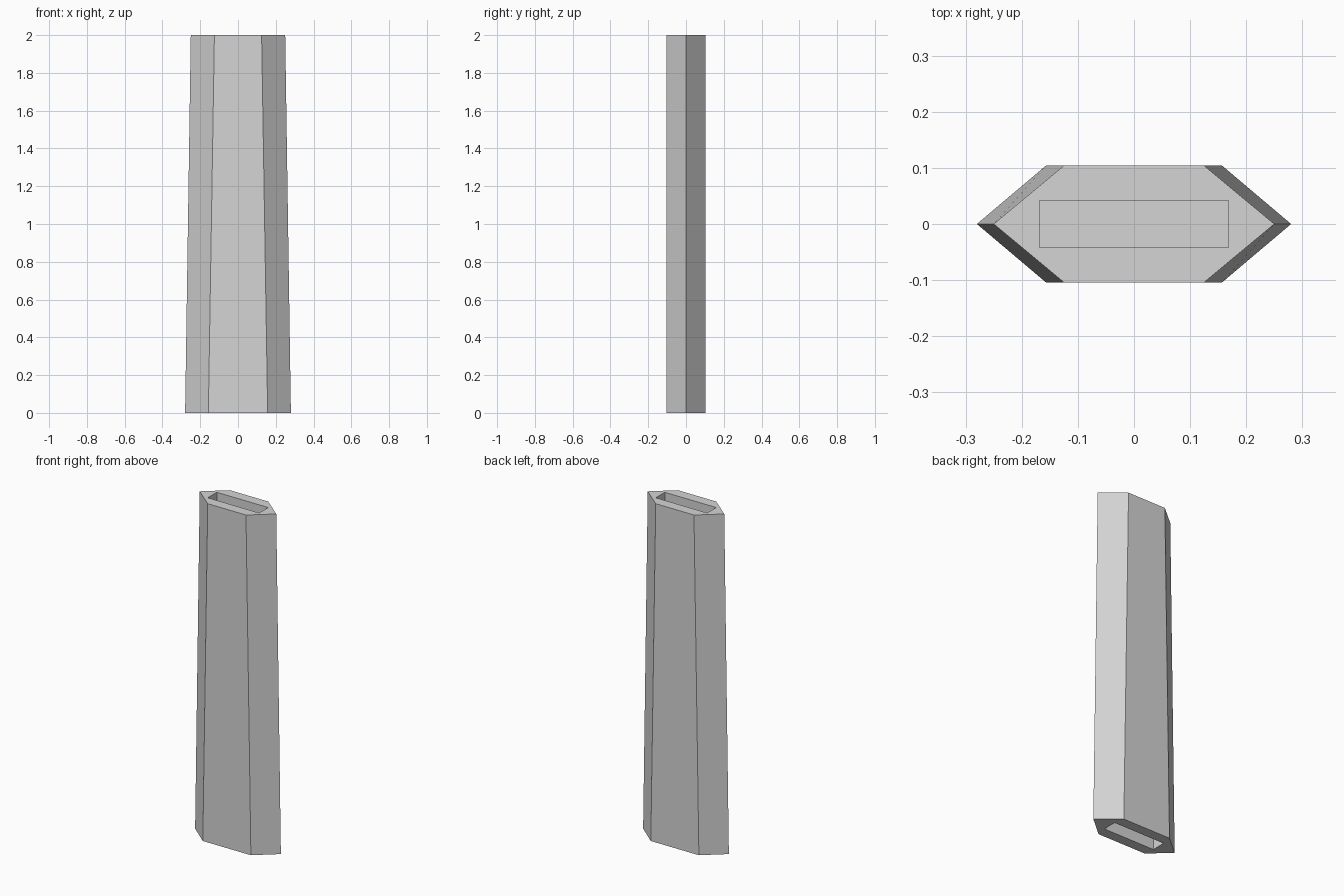
import bpy
import bmesh

cube = bpy.data.objects.get("Cube")
if cube:
    bpy.data.objects.remove(cube, do_unlink=True)

HEIGHT = 2.0
HALF_DEPTH = 0.104
SLOT_X, SLOT_Y = 0.168, 0.042
POCKET = 0.95

grey = bpy.data.materials.new("light_grey")
grey.use_nodes = True
colour = (0.66, 0.66, 0.66, 1.0)
grey.diffuse_color = colour
grey.node_tree.nodes["Principled BSDF"].inputs["Base Color"].default_value = colour

bm = bmesh.new()


def hexagon(tip, shoulder, z):
    """Pointed outline: two front corners, right tip, two back corners, left tip."""
    d = HALF_DEPTH
    points = [(-shoulder, -d), (shoulder, -d), (tip, 0),
              (shoulder, d), (-shoulder, d), (-tip, 0)]
    return [bm.verts.new((x, y, z)) for x, y in points]


def slot(z):
    points = [(-SLOT_X, -SLOT_Y), (SLOT_X, -SLOT_Y), (SLOT_X, SLOT_Y), (-SLOT_X, SLOT_Y)]
    return [bm.verts.new((x, y, z)) for x, y in points]


def loft(lower, upper):
    for i in range(len(lower)):
        j = (i + 1) % len(lower)
        bm.faces.new((lower[i], lower[j], upper[j], upper[i]))


def end_with_pocket(outline, z, floor_z):
    """Flat rim around a rectangular slot, with the slot's walls and floor."""
    fl, fr, right, br, bl, left = outline
    rim, floor = slot(z), slot(floor_z)
    a, b, c, d = rim
    for face in ((fl, fr, b, a), (fr, right, br, c, b), (br, bl, d, c), (bl, left, fl, a, d)):
        bm.faces.new(face)
    loft(rim, floor)
    bm.faces.new(floor)


# Tapered six-sided body with a slot in each end
bottom = hexagon(0.28, 0.157, 0)
top = hexagon(0.25, 0.125, HEIGHT)
loft(bottom, top)
end_with_pocket(bottom, 0, POCKET)
end_with_pocket(top, HEIGHT, HEIGHT - POCKET)
bmesh.ops.recalc_face_normals(bm, faces=bm.faces)

mesh = bpy.data.meshes.new("slotted_body")
bm.to_mesh(mesh)
bm.free()
mesh.materials.append(grey)
body = bpy.data.objects.new("slotted_body", mesh)
bpy.context.collection.objects.link(body)
